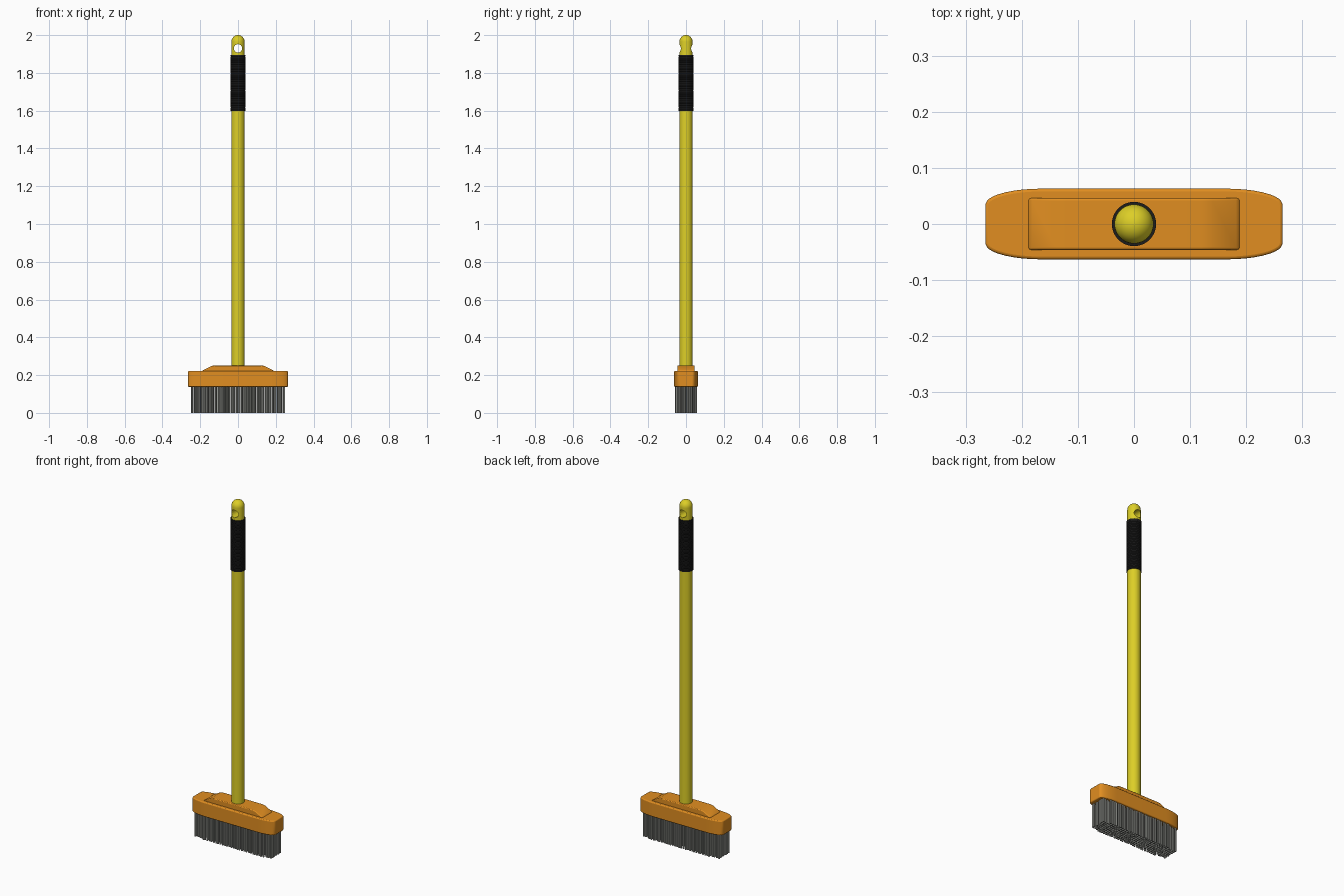
import bpy, bmesh, math, random

if "Cube" in bpy.data.objects:
    bpy.data.objects.remove(bpy.data.objects["Cube"])

random.seed(4)


def material(name, rgb):
    m = bpy.data.materials.new(name)
    m.diffuse_color = (*rgb, 1)
    m.use_nodes = True
    m.node_tree.nodes["Principled BSDF"].inputs["Base Color"].default_value = m.diffuse_color
    return m


YELLOW = material("yellow", (0.72, 0.62, 0.02))
BLACK = material("black", (0.012, 0.012, 0.012))
ORANGE = material("orange", (0.75, 0.27, 0.015))
GREY = material("bristle_grey", (0.36, 0.37, 0.34))


def finish(bm, name, mat, smooth=True):
    bmesh.ops.recalc_face_normals(bm, faces=bm.faces)
    me = bpy.data.meshes.new(name)
    bm.to_mesh(me)
    bm.free()
    ob = bpy.data.objects.new(name, me)
    bpy.context.collection.objects.link(ob)
    if mat:
        me.materials.append(mat)
    if smooth:
        bpy.ops.object.select_all(action='DESELECT')
        ob.select_set(True)
        bpy.context.view_layer.objects.active = ob
        bpy.ops.object.shade_smooth_by_angle(angle=math.radians(35))
    return ob


def lathe(name, profile, mat, n=40):
    """Revolve (radius, z) points about z, capping both ends."""
    bm = bmesh.new()
    rings = [[bm.verts.new((r * math.cos(2 * math.pi * i / n), r * math.sin(2 * math.pi * i / n), z))
              for i in range(n)] for r, z in profile]
    for a, b in zip(rings, rings[1:]):
        for i in range(n):
            j = (i + 1) % n
            bm.faces.new((a[i], a[j], b[j], b[i]))
    bm.faces.new(rings[0])
    bm.faces.new(rings[-1])
    return finish(bm, name, mat)


def prism(name, points, vec, mat, bevel):
    """Extrude a closed outline and round its edges."""
    bm = bmesh.new()
    f = bm.faces.new([bm.verts.new(p) for p in points])
    ext = bmesh.ops.extrude_face_region(bm, geom=[f])
    bmesh.ops.translate(bm, vec=vec, verts=[v for v in ext['geom'] if isinstance(v, bmesh.types.BMVert)])
    ob = finish(bm, name, mat)
    b = ob.modifiers.new("round", 'BEVEL')
    b.width, b.segments, b.limit_method = bevel, 3, 'ANGLE'
    b.angle_limit = math.radians(25)
    return ob


# Handle pole with domed tip
R = 0.035
dome = [(R * math.cos(t), 1.965 + R * math.sin(t)) for t in [math.radians(a) for a in range(0, 90, 11)]]
handle = lathe("handle", [(R, 0.2)] + dome + [(0.0006, 2.0)], YELLOW)

# Hanging hole, front to back
bm = bmesh.new()
bmesh.ops.create_cone(bm, cap_ends=True, segments=32, radius1=0.022, radius2=0.022, depth=0.2)
cutter = finish(bm, "hanging_hole_cutter", None, False)
cutter.rotation_euler.x = math.pi / 2
cutter.location.z = 1.93
cutter.hide_render = True
cutter.hide_set(True)
cut = handle.modifiers.new("hanging_hole", 'BOOLEAN')
cut.object, cut.operation, cut.solver = cutter, 'DIFFERENCE', 'EXACT'

# Rubber grip with fine ridges
grip = [(0.034, 1.597)]
for i in range(29):
    z = 1.597 + i * 0.01
    grip += [(0.0395, z), (0.0395, z + 0.007), (0.0383, z + 0.0085)]
grip += [(0.0395, 1.888), (0.0395, 1.894), (0.034, 1.894)]
lathe("grip", grip, BLACK)

# Brush head: rounded outline, straight sides and flat ends
corner = [(0.265 - 0.1 * (1 - math.cos(t)), 0.035 + 0.028 * math.sin(t))
          for t in [math.radians(a) for a in range(0, 91, 10)]]
half = corner + [(-x, y) for x, y in reversed(corner)]
outline = half + [(-x, -y) for x, y in half]
head = prism("brush_head", [(x, y, 0.138) for x, y in outline], (0, 0, 0.084), ORANGE, 0.008)

# Raised saddle where the handle enters
side = [(0.195, 0.212), (0.185, 0.226), (0.14, 0.249), (0.12, 0.251)]
saddle = side + [(-x, z) for x, z in reversed(side)]
prism("head_saddle", [(x, -0.046, z) for x, z in saddle], (0, 0.092, 0), ORANGE, 0.004)

# Bristles: jittered rows of thin rods
bm = bmesh.new()
COLS, ROWS = 36, 8
for c in range(COLS):
    for r in range(ROWS):
        x = -0.241 + 0.482 * c / (COLS - 1) + random.uniform(-0.0025, 0.0025)
        w = 0.05 if abs(x) < 0.2 else 0.042
        y = -w + 2 * w * r / (ROWS - 1) + random.uniform(-0.002, 0.002)
        new = bmesh.ops.create_cone(bm, cap_ends=True, segments=6, radius1=0.0052, radius2=0.0052, depth=0.15)
        bmesh.ops.translate(bm, vec=(x, y, 0.075), verts=new['verts'])
finish(bm, "bristles", GREY)
